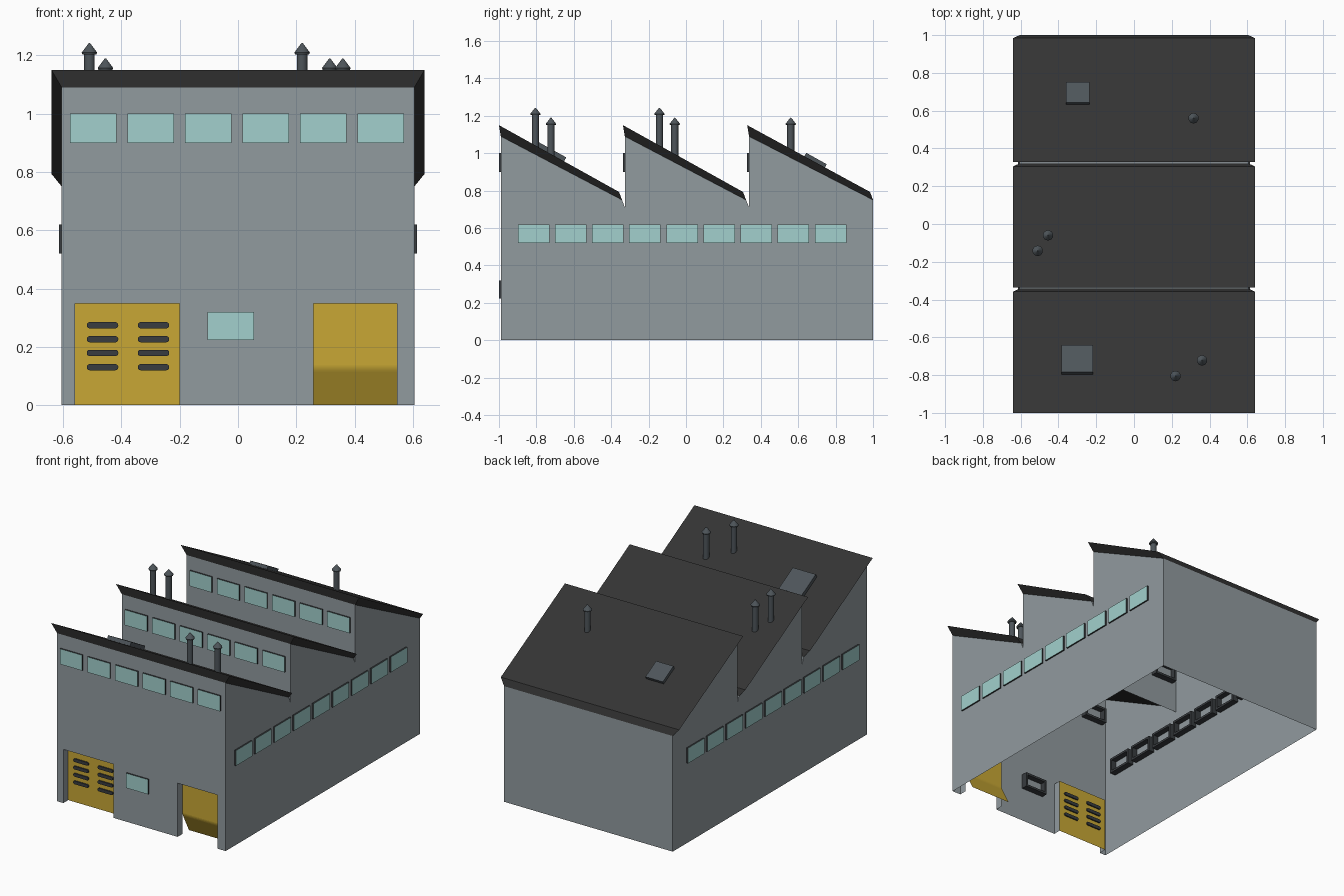
import bpy, bmesh, math
from mathutils import Matrix, Vector

if "Cube" in bpy.data.objects:
    bpy.data.objects.remove(bpy.data.objects["Cube"])


def material(name, rgb):
    m = bpy.data.materials.new(name)
    m.diffuse_color = (*rgb, 1)
    m.use_nodes = True
    m.node_tree.nodes["Principled BSDF"].inputs["Base Color"].default_value = m.diffuse_color
    return m


WALL = material("wall grey", (0.285, 0.325, 0.345))
ROOF = material("roof charcoal", (0.034, 0.034, 0.034))
FRAME = material("frame dark", (0.04, 0.045, 0.05))
GLASS = material("pale teal glass", (0.36, 0.63, 0.61))
GOLD = material("door gold", (0.58, 0.39, 0.035))
SLATE = material("slate metal", (0.075, 0.09, 0.102))

HX, FRONT, BACK = 0.605, -0.99, 1.0          # wall planes
TEETH = (-0.99, -0.327, 0.337)               # front of each saw tooth
ENDS = (-0.342, 0.321, 1.0)                  # low end of each roof
EAVE, RIDGE, VALLEY = 0.75, 1.09, 0.71
SLOPE = math.atan2(0.36, 0.65)


def finish(name, bm, mats):
    me = bpy.data.meshes.new(name)
    bm.to_mesh(me)
    bm.free()
    for m in mats:
        me.materials.append(m)
    ob = bpy.data.objects.new(name, me)
    bpy.context.collection.objects.link(ob)
    return ob


def sheet(name, polys, mat):
    bm = bmesh.new()
    for p in polys:
        bm.faces.new([bm.verts.new(v) for v in p])
    bmesh.ops.remove_doubles(bm, verts=bm.verts[:], dist=1e-5)
    bmesh.ops.recalc_face_normals(bm, faces=bm.faces[:])
    return finish(name, bm, [mat])


def across(y0, z0, y1, z1, x0=-HX, x1=HX):
    """Quad spanning x between two (y, z) points."""
    return [(x0, y0, z0), (x1, y0, z0), (x1, y1, z1), (x0, y1, z1)]


def box(name, size, matrix, mat, bevel=0):
    bm = bmesh.new()
    bmesh.ops.create_cube(bm, size=1, matrix=Matrix.Diagonal((*size, 1)))
    if bevel:
        edges = [e for e in bm.edges
                 if abs(e.verts[0].co.y - e.verts[1].co.y) > 1e-4]
        bmesh.ops.bevel(bm, geom=edges, offset=bevel, segments=3,
                        profile=0.5, affect='EDGES')
    bm.transform(matrix)
    return finish(name, bm, [mat])


# Wall shell, open underneath: front with two door openings
DOOR_TOP = 0.348
xs = (-HX, -0.56, -0.20, 0.26, 0.545, HX)
polys = []
for i, (a, b) in enumerate(zip(xs, xs[1:])):
    if i not in (1, 3):
        polys.append(across(FRONT, 0, FRONT, DOOR_TOP, a, b))
    polys.append(across(FRONT, DOOR_TOP, FRONT, RIDGE, a, b))
# Sawtooth side outline, upright tooth walls and valley strips
outline = [(FRONT, 0), (FRONT, DOOR_TOP)]
for i, (y, e) in enumerate(zip(TEETH, ENDS)):
    outline += [(y, RIDGE), (e, EAVE)]
    if i < 2:
        n = TEETH[i + 1]
        outline.append((n, VALLEY))
        polys += [across(e, EAVE, n, VALLEY), across(n, VALLEY, n, RIDGE)]
outline.append((BACK, 0))
polys.append(across(BACK, 0, BACK, EAVE))
for s in (-HX, HX):
    polys.append([(s, y, z) for y, z in outline])
sheet("walls", polys, WALL)

# Roof slabs, flaring outward towards the top
for i, (y, e) in enumerate(zip(TEETH, ENDS)):
    b = [(-HX, y, RIDGE), (HX, y, RIDGE), (HX, e, EAVE), (-HX, e, EAVE)]
    t = [(-0.64, y - 0.01, 1.15), (0.64, y - 0.01, 1.15),
         (0.64, e - 0.016, 0.793), (-0.64, e - 0.016, 0.793)]
    sides = [[b[k], b[(k + 1) % 4], t[(k + 1) % 4], t[k]] for k in range(4)]
    sheet(f"roof_{i + 1}", [b, t] + sides, ROOF)


# Windows: glass face outside, hollow dark frame inside
def window(name, loc, angle, w, h):
    bm = bmesh.new()
    bmesh.ops.create_cube(bm, size=1, matrix=Matrix.Translation((0, 0.015, 0))
                          @ Matrix.Diagonal((w, 0.05, h, 1)))
    bm.normal_update()
    outer = min(bm.faces, key=lambda f: f.calc_center_median().y)
    inner = max(bm.faces, key=lambda f: f.calc_center_median().y)
    outer.material_index = 1
    bmesh.ops.inset_region(bm, faces=[inner], thickness=0.02)
    rim = bmesh.ops.extrude_discrete_faces(bm, faces=[inner])["faces"][0]
    rim.material_index = 2
    for v in rim.verts:
        v.co.y = 0.004
    bm.transform(Matrix.Translation(loc) @ Matrix.Rotation(angle, 4, 'Z'))
    finish(name, bm, [FRAME, GLASS, WALL])


for y in TEETH:
    for i in range(6):
        window("tooth_window", (-0.4975 + 0.1975 * i, y, 0.95), 0, 0.16, 0.10)
window("office_window", (-0.025, FRONT, 0.272), 0, 0.16, 0.096)
for s in (-1, 1):
    for i in range(9):
        window("side_window", (s * HX, -0.815 + 0.1985 * i, 0.57),
               s * math.pi / 2, 0.168, 0.10)

# Door recesses (jambs and lintel)
D = FRONT + 0.05
for name, a, b in (("left_door_recess", -0.56, -0.20),
                   ("right_door_recess", 0.26, 0.545)):
    jambs = [[(x, FRONT, 0), (x, D, 0), (x, D, DOOR_TOP), (x, FRONT, DOOR_TOP)]
             for x in (a, b)]
    sheet(name, jambs + [across(FRONT, DOOR_TOP, D, DOOR_TOP, a, b)], WALL)

# Left door with rounded louvres
sheet("left_door", [across(D, 0, D, DOOR_TOP, -0.56, -0.20)], GOLD)
for x in (-0.465, -0.29):
    for z in (0.13, 0.179, 0.226, 0.274):
        box("door_louvre", (0.108, 0.016, 0.021),
            Matrix.Translation((x, D, z)), FRAME, 0.009)

# Right shutter door, its lower part curving inward
path = [(D, DOOR_TOP), (D, 0.136), (D + 0.001, 0.129),
        (D + 0.003, 0.122), (D + 0.006, 0.115), (D + 0.066, 0)]
sheet("right_door", [across(*p, *q, 0.26, 0.545)
                     for p, q in zip(path, path[1:])], GOLD)


def roof_z(tooth, y):
    return 1.15 - (y - TEETH[tooth] + 0.01) * math.tan(SLOPE)


# Roof hatches lying on the slope
for tooth, x, y, w, l in ((0, -0.30, -0.722, 0.165, 0.165),
                          (2, -0.298, 0.688, 0.125, 0.125)):
    box("roof_hatch", (w, l, 0.04),
        Matrix.Translation((x, y, roof_z(tooth, y) + 0.004))
        @ Matrix.Rotation(-SLOPE, 4, 'X'), SLATE)

# Chimney pipes with conical caps
for tooth, x, y, top in ((0, 0.22, -0.805, 1.243), (0, 0.36, -0.722, 1.19),
                         (1, -0.51, -0.142, 1.243), (1, -0.455, -0.06, 1.19),
                         (2, 0.315, 0.56, 1.19)):
    bm = bmesh.new()
    low = roof_z(tooth, y) - 0.03
    for r1, r2, z0, z1 in ((0.019, 0.019, low, top - 0.025),
                           (0.025, 0.028, top - 0.04, top - 0.033),
                           (0.028, 0.002, top - 0.033, top)):
        bmesh.ops.create_cone(bm, cap_ends=True, segments=10, radius1=r1,
                              radius2=r2, depth=z1 - z0,
                              matrix=Matrix.Translation((x, y, (z0 + z1) / 2)))
    ob = finish("chimney_pipe", bm, [SLATE])
    bpy.context.view_layer.objects.active = ob
    ob.select_set(True)
    bpy.ops.object.shade_smooth_by_angle(angle=math.radians(40))
    ob.select_set(False)
